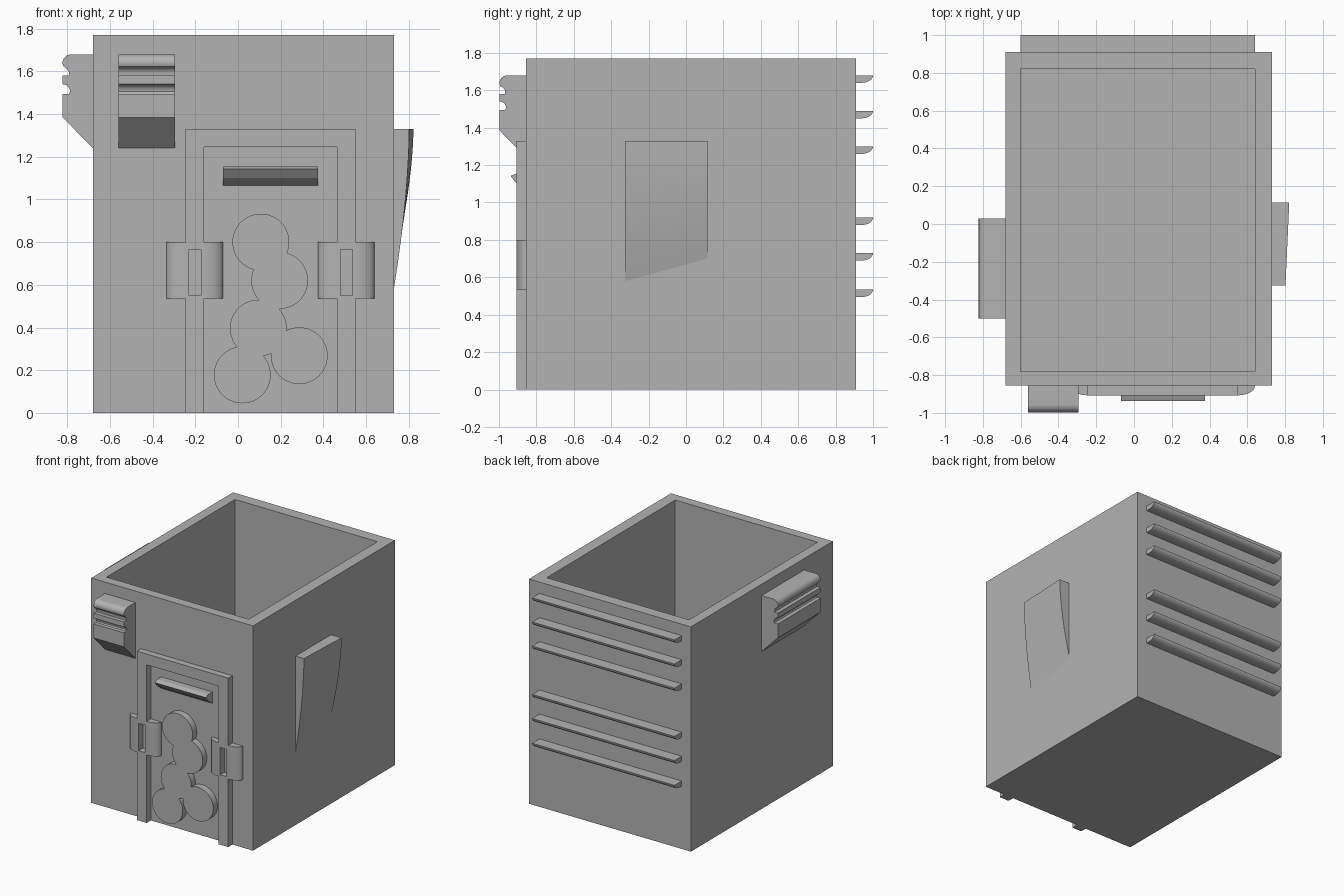
import bpy
import bmesh
from math import sin, cos, pi, radians
from mathutils import Vector

if "Cube" in bpy.data.objects:
    bpy.data.objects.remove(bpy.data.objects["Cube"], do_unlink=True)

grey = bpy.data.materials.new("plain grey")
grey.use_nodes = True
colour = (0.45, 0.45, 0.45, 1)
grey.diffuse_color = colour
grey.node_tree.nodes["Principled BSDF"].inputs["Base Color"].default_value = colour

LEFT, RIGHT, FRONT, BACK = -0.68, 0.73, -0.855, 0.91
HEIGHT, SINK = 1.77, 0.01


def finish(name, bm, smooth=False):
    bmesh.ops.recalc_face_normals(bm, faces=bm.faces)
    mesh = bpy.data.meshes.new(name)
    bm.to_mesh(mesh)
    bm.free()
    mesh.materials.append(grey)
    obj = bpy.data.objects.new(name, mesh)
    bpy.context.collection.objects.link(obj)
    if smooth:
        shade(obj)
    return obj


def select(obj):
    bpy.ops.object.select_all(action='DESELECT')
    obj.select_set(True)
    bpy.context.view_layer.objects.active = obj


def shade(obj):
    select(obj)
    bpy.ops.object.shade_smooth_by_angle(angle=radians(30))


def prism(name, points, along, smooth=False):
    """Extrude a closed outline of 3D points along a vector."""
    bm = bmesh.new()
    face = bm.faces.new([bm.verts.new(p) for p in points])
    grown = bmesh.ops.extrude_face_region(bm, geom=[face], use_keep_orig=True)
    moved = [v for v in grown["geom"] if isinstance(v, bmesh.types.BMVert)]
    bmesh.ops.translate(bm, verts=moved, vec=Vector(along))
    return finish(name, bm, smooth)


def box(name, x0, x1, y0, y1, z0, z1):
    return prism(name, [(x0, y0, z0), (x1, y0, z0), (x1, y1, z0), (x0, y1, z0)],
                 (0, 0, z1 - z0))


def boolean(obj, other, operation):
    mod = obj.modifiers.new(operation.title(), 'BOOLEAN')
    mod.operation, mod.object, mod.solver = operation, other, 'EXACT'
    select(obj)
    bpy.ops.object.modifier_apply(modifier=mod.name)
    bpy.data.objects.remove(other, do_unlink=True)


def arc(cx, cy, rx, ry, start, end, steps=10):
    angles = [radians(start + (end - start) * i / steps) for i in range(steps + 1)]
    return [(cx + rx * cos(a), cy + ry * sin(a)) for a in angles]


# Open-topped body
body = box("body", LEFT, RIGHT, FRONT, BACK, 0, HEIGHT)
boolean(body, box("cavity", -0.6, 0.64, -0.78, 0.82, 0.09, 2), 'DIFFERENCE')

# Moulded brackets: outline is (distance from wall, height)
bracket = [(-SINK, 1.24), (0, 1.24), (0.142, 1.385), (0.142, 1.495), (0.112, 1.495)]
bracket += arc(0.142, 1.505, 0.035, 0.035, 180, 90, 6)
bracket += [(0.142, 1.58), (0.112, 1.58)]
bracket += arc(0.142, 1.59, 0.03, 0.03, 180, 125, 4)
bracket += arc(0.1, 1.64, 0.042, 0.04, -25, 90, 10)
bracket += [(-SINK, 1.68)]
prism("front_bracket", [(-0.56, FRONT - d, z) for d, z in bracket], (0.265, 0, 0), True)
prism("side_bracket", [(LEFT - d, -0.5, z) for d, z in bracket], (0, 0.53, 0), True)

# Rear louvres in two groups of three
for i, top in enumerate((1.68, 1.49, 1.3, 0.92, 0.73, 0.535)):
    lip = [(BACK - SINK, top), (BACK - SINK, top - 0.04)]
    lip += arc(BACK + 0.03, top, 0.06, 0.04, -90, 0, 8)
    prism(f"rear_louvre_{i + 1}", [(-0.6, y, z) for y, z in lip], (1.24, 0, 0), True)

# Curved side scoop, slightly deeper and shorter at the rear
bm = bmesh.new()
rows = []
steps = 14
for i in range(steps + 1):
    row = []
    for y, low, depth in ((-0.325, 0.58, 0.072), (0.115, 0.7, 0.092)):
        t = i / steps
        z = low + (1.33 - low) * t
        out = depth * (1 - (1 - t) ** 1.7)
        row += [bm.verts.new((RIGHT - SINK, y, z)), bm.verts.new((RIGHT + out, y, z))]
    rows.append([row[0], row[1], row[3], row[2]])
for a, b in zip(rows, rows[1:]):
    for k in range(4):
        n = (k + 1) % 4
        bm.faces.new((a[k], a[n], b[n], b[k]))
bm.faces.new(rows[0])
bm.faces.new(rows[-1])
finish("side_scoop", bm, True)

# Door surround as one arch-shaped strip
surround = [(-0.245, 0), (-0.245, 1.33), (0.55, 1.33), (0.55, 0),
            (0.465, 0), (0.465, 1.245), (-0.16, 1.245), (-0.16, 0)]
depth = 0.052
door_frame = prism("door_frame", [(x, FRONT + SINK, z) for x, z in surround],
                   (0, -depth - SINK, 0))

# Rounded hinge blocks, each with a slot
for centre in (-0.2025, 0.5075):
    outline = [(centre + 0.133, FRONT + SINK)]
    outline += [(centre + x, FRONT - y) for x, y in arc(0.043, 0, 0.09, depth, 0, 90)]
    outline += [(centre - x, FRONT - y) for x, y in arc(0.043, 0, 0.09, depth, 90, 0)]
    outline += [(centre - 0.133, FRONT + SINK)]
    hinge = prism("hinge", [(x, y, 0.535) for x, y in outline], (0, 0, 0.265))
    boolean(door_frame, hinge, 'UNION')
    slot = box("slot", centre - 0.028, centre + 0.028, -1, FRONT + 0.05, 0.55, 0.765)
    boolean(door_frame, slot, 'DIFFERENCE')
shade(door_frame)

# Door handle ledge
ledge = [(FRONT + SINK, 1.155), (FRONT - 0.05, 1.155), (FRONT - 0.083, 1.142),
         (FRONT - 0.05, 1.1), (FRONT, 1.065), (FRONT + SINK, 1.065)]
prism("door_handle", [(-0.07, y, z) for y, z in ledge], (0.445, 0, 0))

# Raised door ornament of merged discs
ornament = None
for x, z in ((0.107, 0.8), (0.195, 0.62), (0.095, 0.397), (0.02, 0.178), (0.287, 0.268)):
    ring = arc(x, z, 0.133, 0.133, 0, 360, 48)[:-1]
    disc = prism("door_ornament", [(px, FRONT + SINK, pz) for px, pz in ring],
                 (0, -depth - SINK, 0))
    if ornament:
        boolean(ornament, disc, 'UNION')
    else:
        ornament = disc
shade(ornament)
